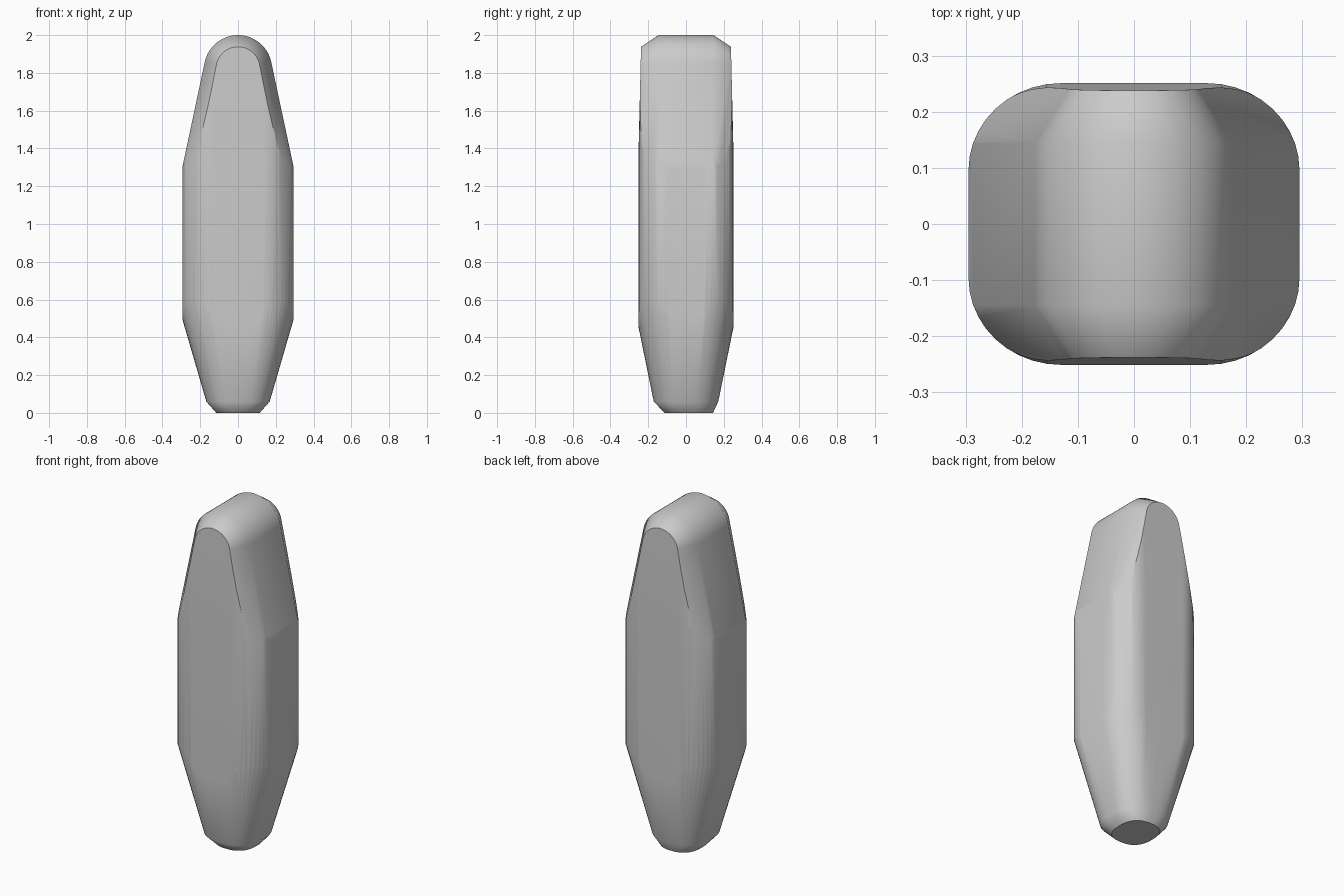
import bpy, bmesh
from math import pi, sin, cos, radians

cube = bpy.data.objects.get("Cube")
if cube:
    bpy.data.objects.remove(cube, do_unlink=True)

grey = bpy.data.materials.new("plain grey")
grey.use_nodes = True
colour = (0.6, 0.6, 0.6, 1)
grey.diffuse_color = colour
grey.node_tree.nodes["Principled BSDF"].inputs["Base Color"].default_value = colour


def loft(name, rings):
    """Closed solid through rings that share a point count."""
    bm = bmesh.new()
    loops = [[bm.verts.new(p) for p in ring] for ring in rings]
    for a, b in zip(loops, loops[1:]):
        for i in range(len(a)):
            j = (i + 1) % len(a)
            bm.faces.new((a[i], a[j], b[j], b[i]))
    bm.faces.new(loops[0])
    bm.faces.new(loops[-1])
    bmesh.ops.recalc_face_normals(bm, faces=bm.faces)
    mesh = bpy.data.meshes.new(name)
    bm.to_mesh(mesh)
    bm.free()
    mesh.materials.append(grey)
    ob = bpy.data.objects.new(name, mesh)
    bpy.context.collection.objects.link(ob)
    return ob


def rounded_rectangle(hx, hy, z, steps=10):
    ring = []
    for q, (sx, sy) in enumerate([(1, 1), (-1, 1), (-1, -1), (1, -1)]):
        for i in range(steps + 1):
            t = (q + i / steps) * pi / 2
            ring.append((sx * (hx - 0.165) + 0.165 * cos(t),
                         sy * (hy - 0.155) + 0.155 * sin(t), z))
    return ring


def superellipse(a, b, cy, z, power=2.5, steps=64):
    def bend(v):
        return abs(v) ** (2 / power) * (1 if v > 0 else -1)
    angles = [2 * pi * (i + 0.5) / steps for i in range(steps)]
    return [(a * bend(cos(t)), cy + b * bend(sin(t)), z) for t in angles]


def arch(radius, y, steps=32):
    lean = radians(12)
    ring = [(radius * cos(t), y, 1.82 + radius * sin(t))
            for t in (lean + (pi - 2 * lean) * i / steps for i in range(steps + 1))]
    foot = ring[0][0] + (ring[0][2] + 0.2) * 0.213
    return ring + [(-foot, y, -0.2), (foot, y, -0.2)]


# Main column with rounded corners, slightly thinner towards the top
body = loft("body", [rounded_rectangle(0.295, hy, z) for hy, z in
                     [(0.251, -0.1), (0.251, 1.4), (0.234, 2.1)]])

# Arched, chamfered upper outline
arch_cutter = loft("arch_cutter", [arch(r, y) for r, y in
                   [(0.077, -0.3), (0.18, -0.145), (0.18, 0.145), (0.077, 0.3)]])

# Tapered foot with a bevelled bottom
foot_cutter = loft("foot_cutter", [superellipse(*p) for p in
                   [(0.115, 0.128, 0.015, 0), (0.168, 0.171, 0, 0.06),
                    (0.765, 0.591, 0, 2.11)]])

# Keep only what lies inside all three solids
bpy.context.view_layer.objects.active = body
body.select_set(True)
for cutter in (arch_cutter, foot_cutter):
    mod = body.modifiers.new("trim", 'BOOLEAN')
    mod.operation = 'INTERSECT'
    mod.solver = 'EXACT'
    mod.object = cutter
    bpy.ops.object.modifier_apply(modifier=mod.name)
    bpy.data.objects.remove(cutter, do_unlink=True)

# Soft shading that keeps the large faces flat
bpy.ops.object.shade_smooth_by_angle(angle=radians(35))
weighted = body.modifiers.new("weighted normals", 'WEIGHTED_NORMAL')
weighted.keep_sharp = True
